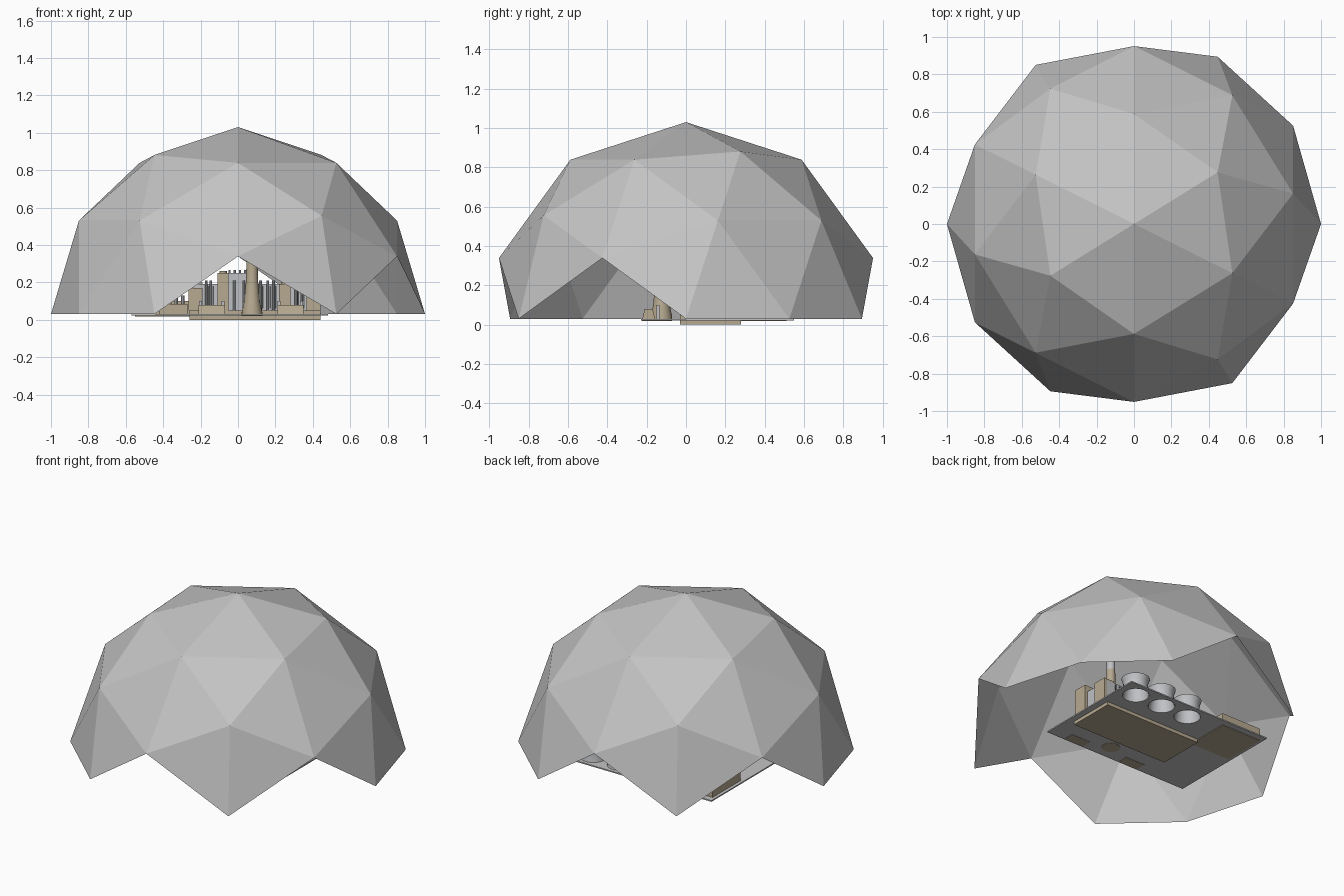
import bpy, bmesh, math
from itertools import product
from mathutils import Vector, Matrix

if "Cube" in bpy.data.objects:
    bpy.data.objects.remove(bpy.data.objects["Cube"], do_unlink=True)


def material(name, rgb):
    m = bpy.data.materials.new(name)
    m.use_nodes = True
    m.diffuse_color = (*rgb, 1)
    m.node_tree.nodes["Principled BSDF"].inputs["Base Color"].default_value = (*rgb, 1)
    return m


GREY = material("panel grey", (0.55, 0.55, 0.55))
BEIGE = material("warm beige", (0.47, 0.40, 0.28))
STEEL = material("light steel", (0.52, 0.53, 0.55))
DARK = material("dark slot", (0.09, 0.09, 0.09))


def finish(name, bm, mat, smooth=False):
    mesh = bpy.data.meshes.new(name)
    bm.to_mesh(mesh)
    bm.free()
    mesh.materials.append(mat)
    ob = bpy.data.objects.new(name, mesh)
    bpy.context.collection.objects.link(ob)
    if smooth:
        bpy.ops.object.select_all(action="DESELECT")
        ob.select_set(True)
        bpy.context.view_layer.objects.active = ob
        bpy.ops.object.shade_smooth_by_angle(angle=math.radians(40))
    return ob


def box(name, x, y, z, mat):
    """Box from (low, high) ranges."""
    bm = bmesh.new()
    bmesh.ops.create_cube(bm, size=1)
    for v in bm.verts:
        v.co = Vector([(r[0] + r[1]) / 2 + c * (r[1] - r[0]) for r, c in zip((x, y, z), v.co)])
    return finish(name, bm, mat)


def lathe(name, x, y, profile, mat, sides=24):
    """Spin a (radius, height) profile about a vertical axis."""
    bm = bmesh.new()
    vs = [bm.verts.new((r, 0, z)) for r, z in profile]
    es = [bm.edges.new(p) for p in zip(vs, vs[1:])]
    bmesh.ops.spin(bm, geom=vs + es, axis=(0, 0, 1), cent=(0, 0, 0),
                   angle=math.tau, steps=sides, use_duplicate=False)
    bmesh.ops.remove_doubles(bm, verts=bm.verts, dist=1e-5)
    bmesh.ops.recalc_face_normals(bm, faces=bm.faces)
    bmesh.ops.translate(bm, verts=bm.verts, vec=(x, y, 0))
    return finish(name, bm, mat, True)


# Geodesic dome: hull of the subdivided icosahedron points, whole upper faces kept
phi = (1 + 5 ** 0.5) / 2
seeds = [(1, 0, phi), (0, 0, 1), (1 / phi, 1, phi)]
points = set()
for seed in seeds:
    unit = Vector(seed).normalized()
    for shift, sign in product(range(3), product((1, -1), repeat=3)):
        points.add(tuple(round(unit[(i + shift) % 3] * sign[i], 6) + 0.0 for i in range(3)))
bm = bmesh.new()
for p in sorted(points):
    bm.verts.new(p)
bmesh.ops.convex_hull(bm, input=bm.verts)
bmesh.ops.recalc_face_normals(bm, faces=bm.faces)
low = [f for f in bm.faces if min(v.co.z for v in f.verts) < -0.01]
bmesh.ops.delete(bm, geom=low, context="FACES")
turn = math.atan(1 / phi)
bmesh.ops.transform(bm, verts=bm.verts,
                    matrix=Matrix.Translation((0, 0, 0.03)) @ Matrix.Rotation(turn, 4, "Z"))
finish("dome_shell", bm, GREY)

# Ground plate with round openings under the cooling towers
plate = box("ground_plate", (-0.57, 0.48), (-0.23, 0.55), (0.022, 0.03), GREY)
tower_y = 0.445
for i, x in enumerate((0.36, 0.16, -0.04)):
    lathe(f"cooling_tower_{i + 1}", x, tower_y,
          [(0.085, 0.022), (0.074, 0.07), (0.075, 0.10), (0.085, 0.13),
           (0.077, 0.13), (0.068, 0.09), (0.078, 0.022)], STEEL)
    lathe(f"tower_lid_{i + 1}", x, tower_y, [(0, 0.112), (0.074, 0.112)], GREY)
    cutter = lathe(f"plate_cutter_{i + 1}", x, tower_y,
                   [(0, 0), (0.08, 0), (0.08, 0.06), (0, 0.06)], DARK)
    cutter.hide_render = True
    cutter.hide_set(True)
    cut = plate.modifiers.new("opening", "BOOLEAN")
    cut.operation, cut.object = "DIFFERENCE", cutter

# Main hall on its foundation slab
box("foundation", (-0.26, 0.44), (-0.03, 0.28), (0, 0.05), BEIGE)
box("main_hall", (-0.24, 0.42), (0, 0.25), (0.05, 0.19), STEEL)
box("centre_hall", (-0.055, 0.05), (-0.015, 0.2), (0.05, 0.25), STEEL)
for i, x in enumerate((-0.08, 0.25)):
    box(f"front_pier_{i + 1}", (x - 0.03, x + 0.03), (-0.03, 0.06), (0.05, 0.25 - 0.06 * i), BEIGE)
    lathe(f"pier_cap_{i + 1}", x, 0.015,
          [(0, 0.26 - 0.06 * i), (0.02, 0.26 - 0.06 * i), (0.02, 0.18)], BEIGE, 12)
for i, (x, y, top) in enumerate(((-0.23, 0.02, 0.17), (0.4, 0.02, 0.23),
                                 (0.4, 0.2, 0.2), (-0.23, 0.22, 0.2))):
    box(f"corner_block_{i + 1}", (x - 0.035, x + 0.04), (y - 0.04, y + 0.05), (0.05, top), BEIGE)

# Wall pipes and dark slots along both long faces
for i, x in enumerate((-0.17, -0.145, -0.02, 0.03, 0.12, 0.16, 0.19, 0.31, 0.34)):
    lathe(f"wall_pipe_{i + 1}", x, -0.022,
          [(0, 0.21), (0.007, 0.21), (0.007, 0.05)], STEEL, 8)
    for side, y in (("front", -0.005), ("back", 0.25)):
        box(f"{side}_slot_{i + 1}", (x + 0.009, x + 0.016), (y, y + 0.006), (0.06, 0.18), DARK)

# Roof pins
for i in range(4):
    lathe(f"roof_pin_{i + 1}", -0.045 + 0.028 * i, 0.02,
          [(0, 0.265), (0.006, 0.265), (0.006, 0.24)], STEEL, 8)

# Two front sheds with chamfered roofs and pale frames
for i, x in enumerate((-0.14, 0.28)):
    shed = box(f"front_shed_{i + 1}", (x - 0.07, x + 0.07), (-0.225, -0.155), (0.02, 0.08), BEIGE)
    for v in shed.data.vertices:
        if v.co.z > 0.07:
            v.co.y += 0.015 if v.co.y < -0.19 else -0.015
    for side, dx in (("left", 0.06), ("right", -0.06)):
        box(f"shed_frame_{side}_{i + 1}", (x + dx - 0.008, x + dx + 0.008),
            (-0.15, -0.135), (0.03, 0.1), STEEL)

# Tall chimney with flared foot and pale upper part
lathe("chimney_lower", 0.075, -0.125,
      [(0, 0.02), (0.055, 0.02), (0.055, 0.04), (0.042, 0.1), (0.033, 0.2),
       (0.03, 0.3), (0.026, 0.55)], BEIGE)
lathe("chimney_upper", 0.075, -0.125,
      [(0.026, 0.55), (0.024, 0.7), (0.018, 0.7), (0.018, 0.6), (0, 0.6)], STEEL)

# Side annex with vent pins
box("annex", (-0.55, -0.26), (0.22, 0.51), (0.018, 0.1), BEIGE)
box("annex_step", (-0.42, -0.27), (0.06, 0.22), (0.03, 0.085), BEIGE)
for i in range(4):
    lathe(f"annex_vent_{i + 1}", -0.4 + 0.035 * i, 0.15,
          [(0, 0.13), (0.009, 0.13), (0.009, 0.08)], STEEL, 8)
